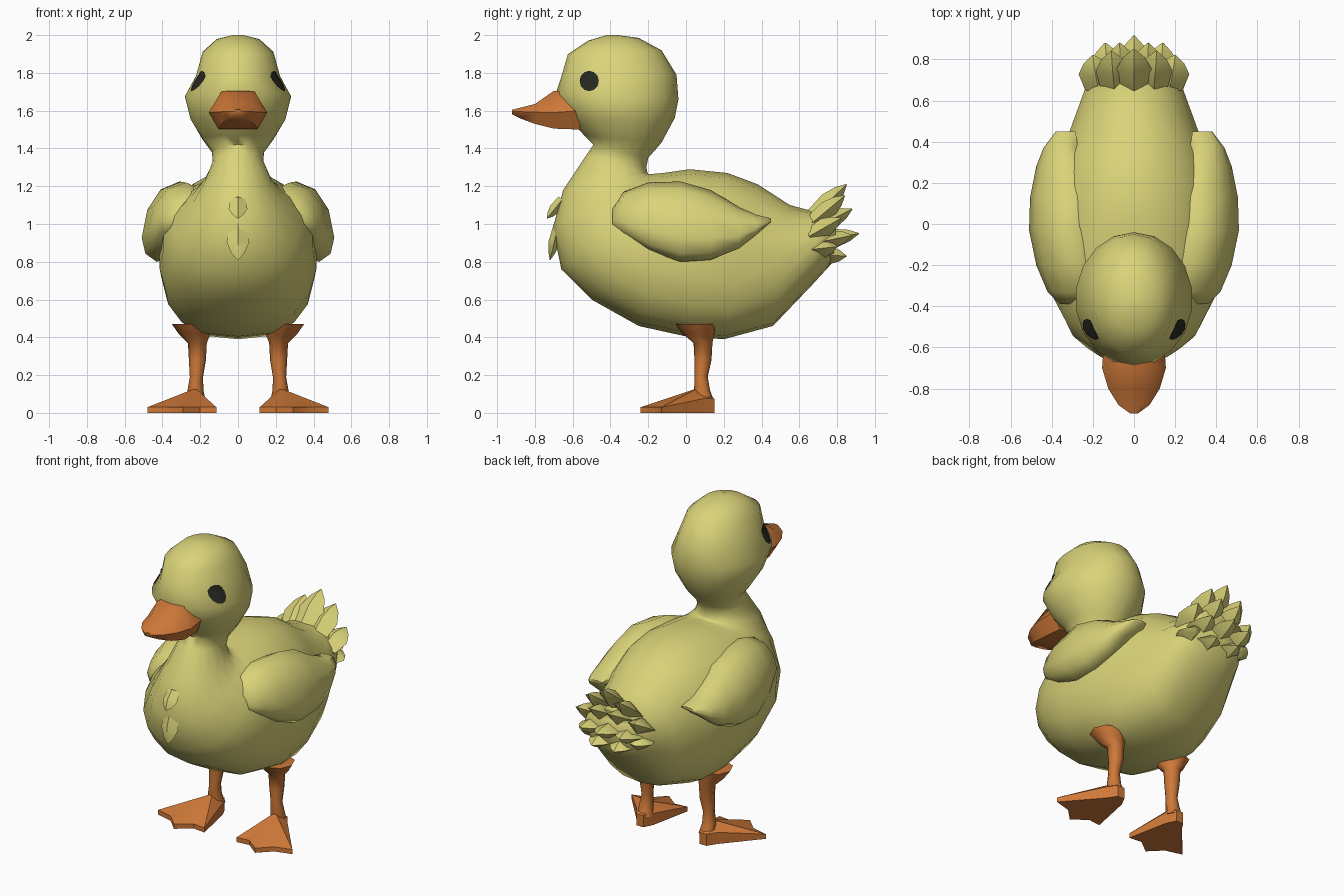
import bpy, bmesh, math
from mathutils import Vector
from mathutils.bvhtree import BVHTree

if "Cube" in bpy.data.objects:
    bpy.data.objects.remove(bpy.data.objects["Cube"])


def material(name, rgb):
    m = bpy.data.materials.new(name)
    m.diffuse_color = (*rgb, 1)
    m.use_nodes = True
    m.node_tree.nodes["Principled BSDF"].inputs["Base Color"].default_value = m.diffuse_color
    return m


YELLOW = material("down_yellow", (0.70, 0.65, 0.19))
ORANGE = material("beak_orange", (0.62, 0.19, 0.04))
BLACK = material("eye_black", (0.02, 0.02, 0.015))


def loft(bm, rings):
    """Skin a list of equal-length closed rings and cap both ends."""
    vs = [[bm.verts.new(p) for p in r] for r in rings]
    n = len(vs[0])
    for a, b in zip(vs, vs[1:]):
        for i in range(n):
            bm.faces.new((a[i], a[(i + 1) % n], b[(i + 1) % n], b[i]))
    bm.faces.new(vs[0])
    bm.faces.new(vs[-1])


def finish(bm, name, mat, mirror=False, angle=50, recalc=True):
    if recalc:
        bmesh.ops.recalc_face_normals(bm, faces=bm.faces)
    me = bpy.data.meshes.new(name)
    bm.to_mesh(me)
    bm.free()
    me.materials.append(mat)
    for p in me.polygons:
        p.use_smooth = True
    me.set_sharp_from_angle(angle=math.radians(angle))
    ob = bpy.data.objects.new(name, me)
    bpy.context.collection.objects.link(ob)
    if mirror:
        ob.modifiers.new("Mirror", 'MIRROR').use_mirror_merge = False
    return ob


def feather(bm, base, tip, w, t):
    """Flat pointed blade from base to tip."""
    base, tip = Vector(base), Vector(tip)
    d = (tip - base).normalized()
    s = (Vector((1, 0, 0)) - d * d.x).normalized()
    n = d.cross(s)
    rings = []
    for f, k in ((0, 0.8), (0.5, 1), (0.8, 0.6), (1, 0.05)):
        c = base.lerp(tip, f)
        rings.append([c + s * w * k, c + n * t * k, c - s * w * k, c - n * t * k])
    loft(bm, rings)


# Body, neck and head: one loft of rings that fan from the tail up to the crown
# (back y, back z, belly y, belly z, half width, roundness)
BODY = [
    (0.80, 1.06, 0.78, 0.80, 0.17, 1), (0.70, 1.06, 0.67, 0.68, 0.23, 0.9),
    (0.55, 1.10, 0.46, 0.46, 0.295, 0.8), (0.38, 1.21, 0.20, 0.39, 0.37, 0.72),
    (0.22, 1.27, 0.00, 0.405, 0.41, 0.72), (0.02, 1.29, -0.25, 0.46, 0.42, 0.75),
    (-0.12, 1.27, -0.50, 0.60, 0.40, 0.85), (-0.18, 1.265, -0.66, 0.76, 0.34, 0.95),
    (-0.20, 1.265, -0.705, 0.98, 0.25, 1), (-0.205, 1.275, -0.65, 1.18, 0.18, 1),
    (-0.21, 1.30, -0.53, 1.36, 0.135, 1), (-0.20, 1.35, -0.49, 1.42, 0.14, 1),
    (-0.13, 1.43, -0.54, 1.47, 0.19, 1), (-0.06, 1.56, -0.61, 1.55, 0.255, 1),
    (-0.04, 1.66, -0.69, 1.69, 0.285, 1), (-0.05, 1.79, -0.66, 1.78, 0.225, 1),
    (-0.13, 1.92, -0.625, 1.90, 0.19, 0.9), (-0.25, 1.985, -0.52, 1.97, 0.115, 1),
    (-0.36, 2.0, -0.42, 2.0, 0.03, 1)]
N = 18
bm = bmesh.new()
rings = []
for yd, zd, yv, zv, w, p in BODY:
    ring = []
    for i in range(N):
        a = 2 * math.pi * i / N
        c, s = math.cos(a), math.sin(a)
        if c < 0:  # fuller belly side
            c, s = -abs(c) ** p, math.copysign(abs(s) ** p, s)
        f = (1 + c) / 2
        ring.append((w * s, yv + (yd - yv) * f, zv + (zd - zv) * f))
    rings.append(ring)
loft(bm, rings)
bmesh.ops.recalc_face_normals(bm, faces=bm.faces)
tree = BVHTree.FromBMesh(bm)
finish(bm, "body_and_head", YELLOW, angle=75)

# Tail feathers in fanned rows, and small breast tufts
bm = bmesh.new()
for x, y, z in ((0, 0.85, 1.21), (0.11, 0.84, 1.15), (0.07, 0.88, 1.08), (0.20, 0.82, 1.03),
                (0, 0.915, 0.95), (0.14, 0.88, 0.94), (0.19, 0.80, 0.88), (0.08, 0.85, 0.83)):
    for sx in ((1, -1) if x else (1,)):
        feather(bm, (sx * x * 0.85, 0.66, 0.90 + (z - 0.95) * 0.5), (sx * x, y, z), 0.085, 0.05)
finish(bm, "tail_feathers", YELLOW)
bm = bmesh.new()
feather(bm, (0, -0.655, 1.13), (0, -0.735, 1.03), 0.05, 0.03)
feather(bm, (0, -0.675, 1.0), (0, -0.72, 0.81), 0.06, 0.03)
finish(bm, "breast_tufts", YELLOW)

# Wings: slices along y (y, top z, bottom z, outer x)
WING = [(-0.39, 1.09, 0.99, 0.36), (-0.33, 1.17, 0.94, 0.42), (-0.20, 1.22, 0.86, 0.475),
        (-0.03, 1.225, 0.80, 0.51), (0.13, 1.18, 0.81, 0.505), (0.28, 1.09, 0.87, 0.475),
        (0.37, 1.05, 0.94, 0.44), (0.45, 1.03, 1.01, 0.38)]
SECTION = ((-0.32, 0.85), (-0.20, 1), (-0.10, 0.9), (-0.03, 0.65), (0, 0.3),
           (-0.02, 0.1), (-0.08, 0), (-0.16, 0.06), (-0.32, 0.4))
bm = bmesh.new()
rings = []
for y, zt, zb, xo in WING:
    k = 0.25 + 0.75 * min(1, (zt - zb) / 0.3)
    rings.append([(xo + dx * k, y, zb + (zt - zb) * f) for dx, f in SECTION])
loft(bm, rings)
finish(bm, "wings", YELLOW, mirror=True, angle=70)

# Beak: slices along y (y, top z, middle z, bottom z, half width)
bm = bmesh.new()
rings = []
for y, zt, zm, zb, w in ((-0.56, 1.69, 1.60, 1.50, 0.145), (-0.70, 1.705, 1.59, 1.505, 0.155),
                         (-0.80, 1.635, 1.592, 1.53, 0.125), (-0.88, 1.615, 1.595, 1.56, 0.075),
                         (-0.92, 1.605, 1.595, 1.58, 0.02)):
    rings.append([(-w * 0.55, y, zt), (w * 0.55, y, zt), (w, y, zm),
                  (w * 0.68, y, zb), (-w * 0.68, y, zb), (-w, y, zm)])
loft(bm, rings)
finish(bm, "beak", ORANGE)

# Eyes: thin patches projected onto the head
bm = bmesh.new()


def on_head(y, z):
    hit = tree.ray_cast(Vector((1, y, z)), Vector((-1, 0, 0)))
    return bm.verts.new(hit[0] + hit[1] * 0.006)


centre = on_head(-0.51, 1.755)
loops = [[on_head(-0.51 + 0.05 * k * math.cos(i * math.pi / 6),
                  1.755 + 0.055 * k * math.sin(i * math.pi / 6)) for i in range(12)]
         for k in (0.5, 1)]
for i in range(12):
    j = (i + 1) % 12
    bm.faces.new((centre, loops[0][i], loops[0][j]))
    bm.faces.new((loops[0][i], loops[1][i], loops[1][j], loops[0][j]))
bmesh.ops.recalc_face_normals(bm, faces=bm.faces)
if sum(f.normal.x for f in bm.faces) < 0:
    bmesh.ops.reverse_faces(bm, faces=bm.faces)
finish(bm, "eyes", BLACK, mirror=True, recalc=False)

# Legs: tapered shanks flaring into the belly (x, y, z, radius)
bm = bmesh.new()
loft(bm, [[(x + r * math.cos(i * math.pi / 4), y + r * math.sin(i * math.pi / 4), z)
           for i in range(8)]
          for x, y, z, r in ((0.245, 0.05, 0.47, 0.105), (0.23, 0.065, 0.42, 0.085),
                             (0.215, 0.09, 0.37, 0.05), (0.215, 0.09, 0.28, 0.045),
                             (0.22, 0.08, 0.19, 0.035), (0.225, 0.085, 0.12, 0.042),
                             (0.22, 0.10, 0.06, 0.05))])
finish(bm, "legs", ORANGE, mirror=True)

# Webbed feet: toe outline raised to a ridge at the ankle
OUTLINE = ((0.20, 0.15), (0.17, 0.09), (0.115, -0.18), (0.20, -0.17), (0.29, -0.24),
           (0.37, -0.16), (0.48, -0.13), (0.29, 0.09), (0.25, 0.15))
bm = bmesh.new()
low = [bm.verts.new((x, y, 0.0)) for x, y in OUTLINE]
top = [bm.verts.new((x, y, 0.03 if y < 0 else 0.075)) for x, y in OUTLINE]
apex = bm.verts.new((0.225, 0.06, 0.13))
bm.faces.new(low)
for i in range(len(low)):
    j = (i + 1) % len(low)
    bm.faces.new((low[i], low[j], top[j], top[i]))
    bm.faces.new((top[i], top[j], apex))
finish(bm, "webbed_feet", ORANGE, mirror=True, angle=35)
